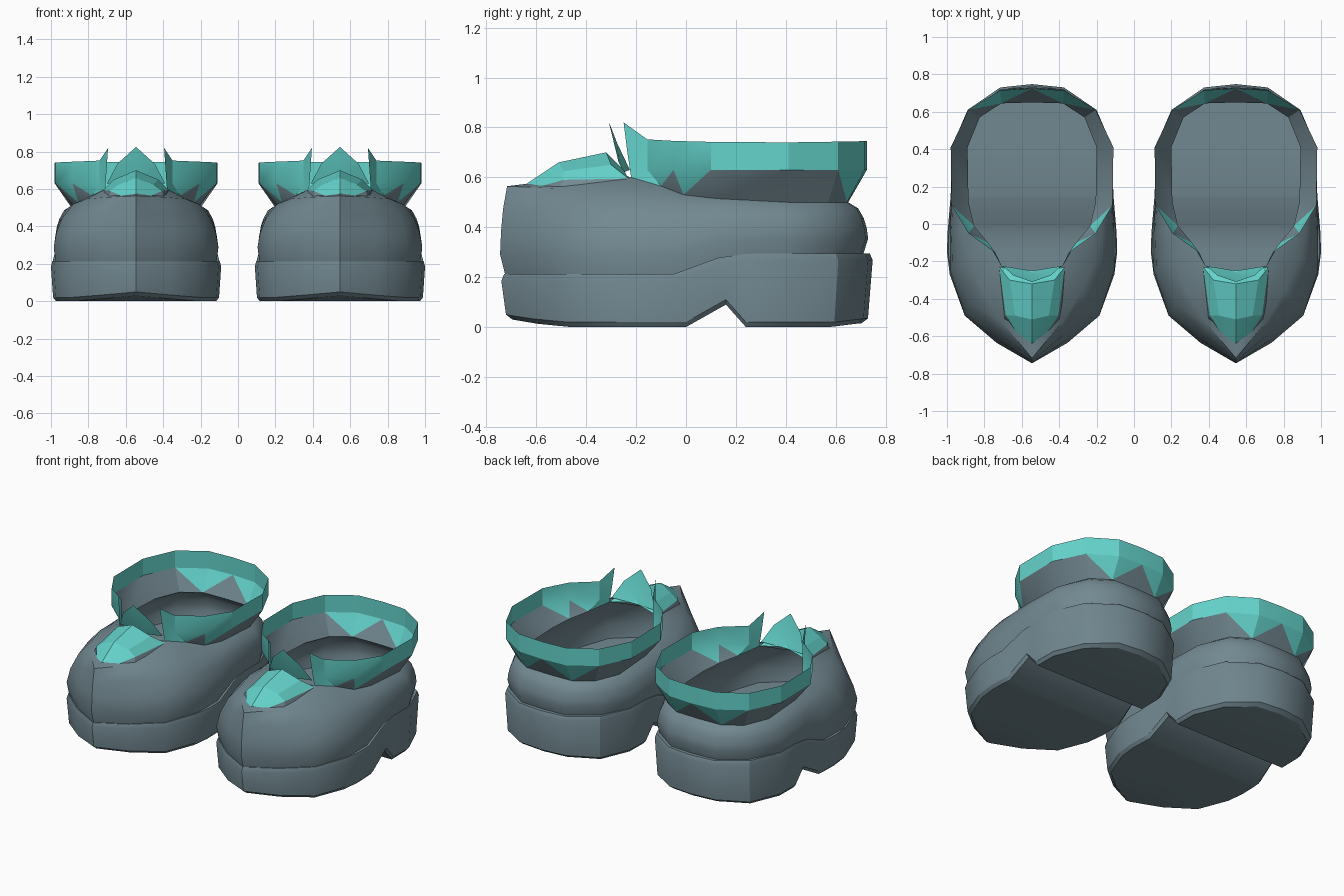
import bpy, bmesh, math
from mathutils import Vector as V

if "Cube" in bpy.data.objects:
    bpy.data.objects.remove(bpy.data.objects["Cube"])

def material(name, rgb):
    m = bpy.data.materials.new(name)
    m.diffuse_color = (*rgb, 1)
    m.use_nodes = True
    m.node_tree.nodes["Principled BSDF"].inputs["Base Color"].default_value = m.diffuse_color
    return m

GREY = material("slate grey", (0.17, 0.25, 0.285))
TEAL = material("teal", (0.13, 0.66, 0.61))

def interp(y, pts):
    """Piecewise linear height along the shoe."""
    if y <= pts[0][0]:
        return pts[0][1]
    for (a, p), (b, q) in zip(pts, pts[1:]):
        if y <= b:
            return p + (q - p) * (y - a) / (b - a)
    return pts[-1][1]

def strips(rows, mat=0):
    """Quads between neighbouring half rows."""
    return [([a[i], a[i + 1], b[i + 1], b[i]], mat)
            for a, b in zip(rows, rows[1:]) for i in range(len(a) - 1)]

def cap(row, mat=0):
    """Fill a half row to the centre line."""
    return strips([row, [V((0, p.y, p.z)) for p in row]], mat)

def build(name, faces, angle=30):
    """Mirror half faces, weld them, and place one copy per foot."""
    bm = bmesh.new()
    for s in (1, -1):
        for poly, mat in faces:
            pts = []
            for p in poly:
                q = V((p[0] * s, p[1], p[2]))
                if all((q - o).length > 1e-4 for o in pts):
                    pts.append(q)
            if len(pts) > 2:
                if s < 0:
                    pts.reverse()
                bm.faces.new([bm.verts.new(q) for q in pts]).material_index = mat
    bmesh.ops.remove_doubles(bm, verts=bm.verts, dist=1e-4)
    bmesh.ops.recalc_face_normals(bm, faces=bm.faces)
    mesh = bpy.data.meshes.new(name)
    bm.to_mesh(mesh)
    bm.free()
    mesh.materials.append(GREY)
    mesh.materials.append(TEAL)
    for side, x in (("right", 0.545), ("left", -0.545)):
        ob = bpy.data.objects.new(f"{side}_{name}", mesh)
        ob.location.x = x
        bpy.context.collection.objects.link(ob)
    bpy.ops.object.select_all(action='DESELECT')
    ob.select_set(True)
    bpy.context.view_layer.objects.active = ob
    bpy.ops.object.shade_smooth_by_angle(angle=math.radians(angle))

# Heights along the shoe: underside, sole edge, welt
under = [(-.74, .03), (-.55, 0), (0, 0), (.16, .09), (.24, 0), (.62, 0), (.74, .015)]
edge = [(-.05, .185), (.13, .25), (.25, .268)]
welt = [(-.05, .212), (.13, .278), (.25, .295)]

# Sole: half outline from toe to heel
sole = [(0, -.74), (.19, -.635), (.36, -.49), (.44, -.27), (.455, -.15), (.452, -.05),
        (.448, 0), (.437, .13), (.435, .16), (.432, .24), (.43, .41), (.345, .61), (.17, .73), (0, .748)]

def ring(k, height, dz=0.0):
    return [V((x * k, y * k if abs(y) > .3 else y, interp(y, height) + dz)) for x, y in sole]

bottom = ring(.94, under)
top = ring(.955, welt)
build("sole", cap(bottom) + strips([bottom, ring(.975, under, .02), ring(1, edge),
                                    ring(.985, welt), top]) + cap(top))

# Upper: from the welt outline up to the ankle opening
outline = [(0, -.745), (.19, -.635), (.36, -.49), (.44, -.25), (.44, -.05),
           (.43, .13), (.43, .41), (.335, .6), (.165, .72), (0, .73)]
opening = [V(p) for p in ((0, -.28, .62), (.10, -.26, .61), (.165, -.22, .60), (.235, -.10, .565),
                          (.31, -.01, .53), (.34, .12, .515), (.345, .41, .5),
                          (.28, .57, .5), (.165, .645, .5), (0, .65, .5))]
hug = [.12, .6] + [1] * 8

def upper_row(ratio, t):
    row = []
    for (x, y), o, h in zip(outline, opening, hug):
        z = interp(y, welt) + interp(y, [(-.2, .08), (.3, .06)])
        row.append(V((x + (o.x - x) * t * h, y + (o.y - y) * t * h, z + (o.z - z) * ratio)))
    return row

base = [V((x * .975, y * .97, interp(y, welt) - .01)) for x, y in outline]
build("upper", strips([base, upper_row(0, 0), upper_row(.28, .07), upper_row(.56, .22),
                       upper_row(.83, .5), opening]), 35)

# Cuff: flared collar with a zigzag colour edge
rim = [V(p) for p in ((.15, -.25, .82), (.195, -.155, .752), (.34, -.05, .746), (.43, .10, .742),
                      (.435, .41, .74), (.34, .61, .743), (.17, .715, .745), (0, .725, .745))]
mid = [V((p.x, p.y, .63)) for p in rim]
mid[0] = V((.158, -.235, .70))
low = opening[2:]
cuff = strips([mid, rim], 1)
# per panel: split direction (1 = from lower front to upper back), front and back triangle colours
panels = [(1, 1, 1), (0, 1, 0), (1, 1, 0), (1, 0, 0), (1, 0, 0), (0, 0, 1), (1, 1, 0)]
for i, (rising, first, second) in enumerate(panels):
    a, b, c, d = low[i], low[i + 1], mid[i + 1], mid[i]
    if rising:
        cuff += [([a, c, d], first), ([a, b, c], second)]
    elif i == 1:
        cuff += [([a, c, d], 1), ([a, b, c], 0)]
    else:
        cuff += [([a, b, d], first), ([b, c, d], second)]
build("cuff", cuff, 25)

# Tongue: teal ridge, grey side flaps, pointed pull tab behind
tip, r1, r2, r3 = (0, -.705, .53), (0, -.51, .66), (0, -.32, .70), (0, -.25, .63)
e1, e2, m1, m2 = (.14, -.49, .59), (.175, -.23, .595), (.09, -.49, .625), (.12, -.30, .65)
f0, f1, f2 = (0, -.742, .38), (.178, -.58, .43), (.19, -.32, .55)
build("tongue", [([tip, m1, r1], 1), ([tip, e1, m1], 1), ([r1, m1, m2, r2], 1),
                 ([m1, e1, e2, m2], 1), ([r2, m2, r3], 1), ([m2, e2, r3], 1),
                 ([tip, f0, f1, e1], 0), ([e1, f1, f2, e2], 0)], 20)
build("pull_tab", [([(0, -.31, .825), (.10, -.275, .735), (0, -.27, .66)], 1),
                   ([(.10, -.275, .735), (.155, -.225, .63), (0, -.25, .62), (0, -.27, .66)], 1)], 20)
